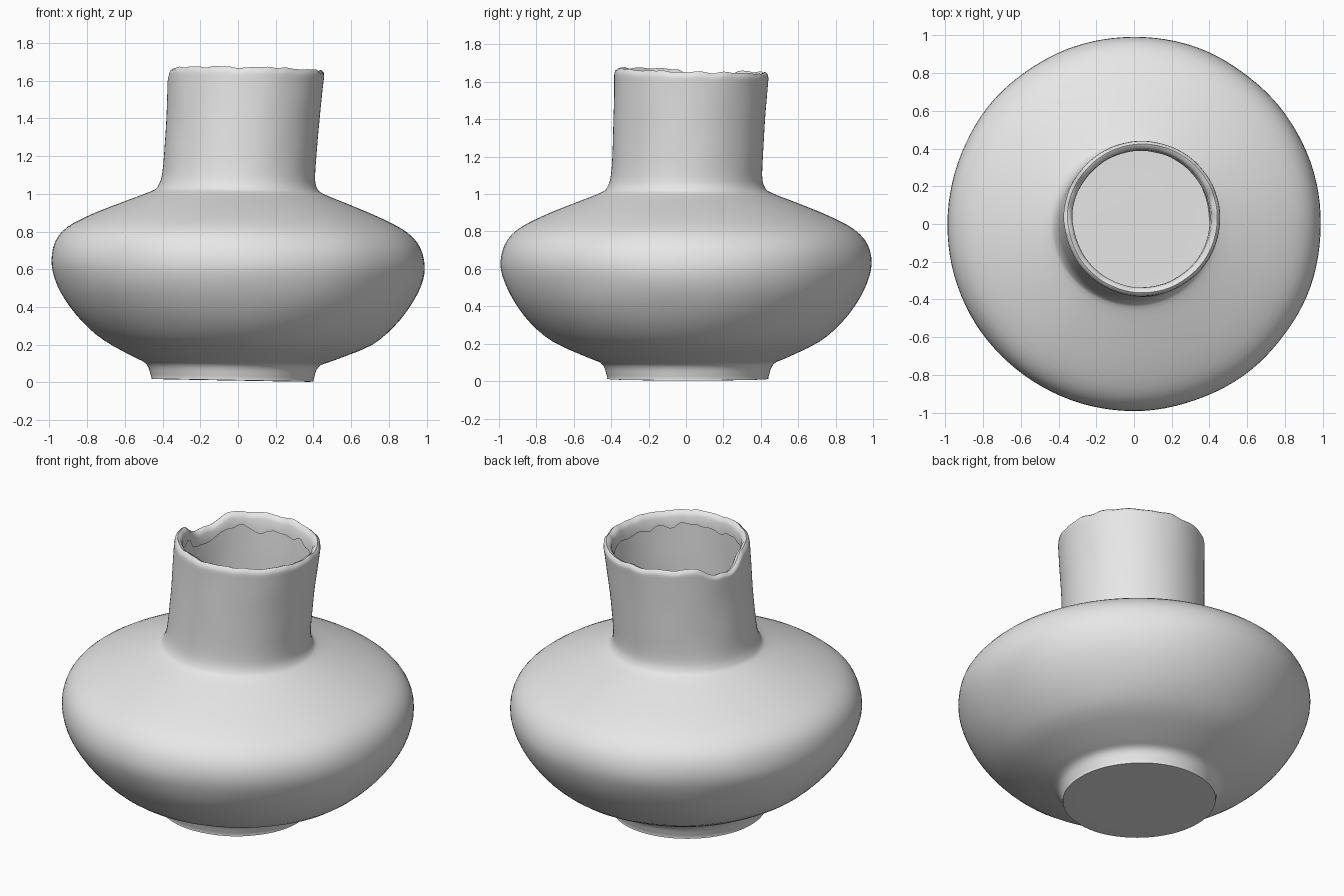
import bpy, bmesh, math
from mathutils import Vector, noise

cube = bpy.data.objects.get("Cube")
if cube:
    bpy.data.objects.remove(cube, do_unlink=True)

SEGMENTS = 112
STEPS = 3
RIM = 1.65

# Profile of the pot as (radius, height): foot, belly, shoulder, neck
PROFILE = [(0.2, 0.01), (0.41, 0.01), (0.43, 0.02), (0.445, 0.07), (0.47, 0.1),
           (0.53, 0.125), (0.71, 0.21), (0.83, 0.31), (0.915, 0.42), (0.97, 0.53),
           (0.992, 0.63), (0.97, 0.73), (0.9, 0.81), (0.77, 0.88), (0.6, 0.95),
           (0.46, 1.005), (0.422, 1.035), (0.405, 1.1), (0.403, 1.25), (0.405, 1.4),
           (0.41, 1.55), (0.413, 1.62)]
# Folded lip as (radius, height above the uneven rim line)
LIP = [(0.41, -0.012), (0.395, 0.0), (0.378, -0.008), (0.366, -0.03), (0.363, -0.09)]


def smooth_profile(points):
    """Densify a profile with a Catmull-Rom curve."""
    p = [Vector(q) for q in points]
    out = []
    for i in range(len(p) - 1):
        a, b, c, d = p[max(i - 1, 0)], p[i], p[i + 1], p[min(i + 2, len(p) - 1)]
        for s in range(STEPS):
            t = s / STEPS
            out.append(0.5 * (2 * b + (c - a) * t + (2 * a - 5 * b + 4 * c - d) * t ** 2
                              + (3 * b - a - 3 * c + d) * t ** 3))
    return out + [p[-1]]


def rim_height(angle):
    """Chipped rim: gentle slope, one broken dip and small nicks."""
    around = Vector((math.cos(angle), math.sin(angle), 0))
    gap = math.atan2(math.sin(angle - 2.9), math.cos(angle - 2.9))
    dip = 0.07 * math.exp(-(gap / 0.32) ** 4)
    return RIM + 0.01 - 0.012 * around.y - dip + 0.014 * noise.noise(around * 5)


def place(radius, z, angle):
    """Put a point on the hand-made, slightly leaning body."""
    lean = max(0, (z - 1.05) / 0.6)
    foot = max(0, min(1, (0.2 - z) / 0.1))
    around = Vector((math.cos(angle), math.sin(angle), z * 2))
    radius *= 1 + 0.006 * noise.noise(around * 2.5)
    x = radius * math.cos(angle) + 0.045 * lean - 0.03 * foot
    y = radius * math.sin(angle) + 0.03 * lean + 0.01 * foot
    return Vector((x, y, z - 0.018 * x))


bm = bmesh.new()
angles = [2 * math.pi * i / SEGMENTS for i in range(SEGMENTS)]
rings = []

# Outer wall, squeezed near the top so that it follows the broken rim
for r, z in smooth_profile(PROFILE):
    ring = []
    for a in angles:
        blend = max(0, (z - 1.45) / (RIM - 1.45))
        ring.append(bm.verts.new(place(r, z + blend * (rim_height(a) - RIM), a)))
    rings.append(ring)

# Lip turned over into the mouth with a ragged lower edge
for k, (r, drop) in enumerate(LIP):
    ring = []
    for a in angles:
        ragged = 0.04 * noise.noise(Vector((math.cos(a), math.sin(a), 7)) * 4)
        z = rim_height(a) + drop + (ragged if k == len(LIP) - 1 else 0)
        ring.append(bm.verts.new(place(r, z, a)))
    rings.append(ring)

for low, high in zip(rings, rings[1:]):
    for i in range(SEGMENTS):
        j = (i + 1) % SEGMENTS
        bm.faces.new((low[i], low[j], high[j], high[i]))
bm.faces.new(list(reversed(rings[0])))

mesh = bpy.data.meshes.new("vase")
bm.to_mesh(mesh)
bm.free()
vase = bpy.data.objects.new("vase", mesh)
bpy.context.collection.objects.link(vase)

# Plain grey clay
clay = bpy.data.materials.new("grey_clay")
clay.use_nodes = True
colour = (0.8, 0.8, 0.8, 1)
clay.diffuse_color = colour
clay.node_tree.nodes["Principled BSDF"].inputs["Base Color"].default_value = colour
mesh.materials.append(clay)

bpy.ops.object.select_all(action="DESELECT")
vase.select_set(True)
bpy.context.view_layer.objects.active = vase
bpy.ops.object.shade_smooth_by_angle(angle=math.radians(50))
